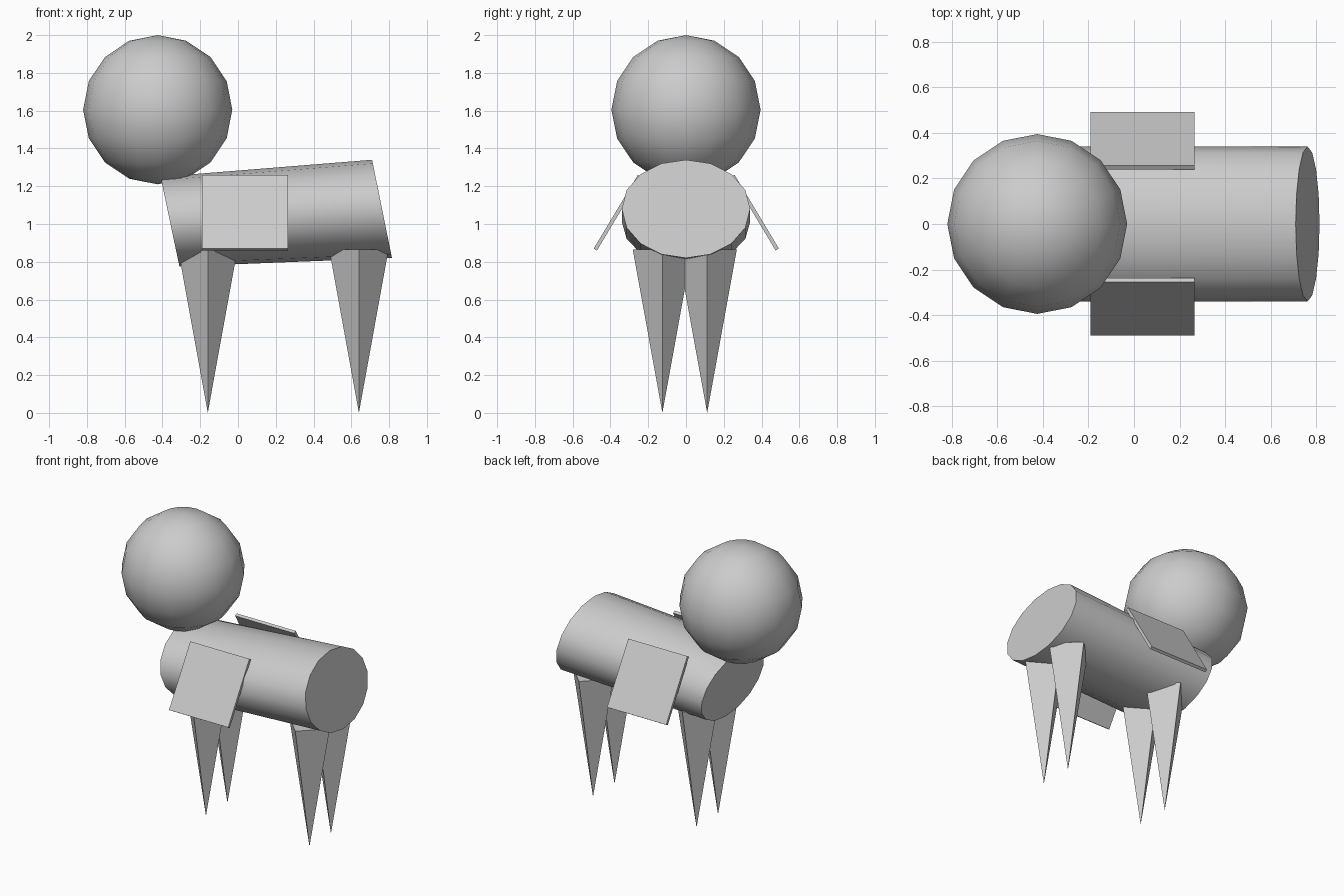
import bpy, bmesh
from math import radians, sin, cos, tau
from mathutils import Vector

cube = bpy.data.objects.get("Cube")
if cube:
    bpy.data.objects.remove(cube, do_unlink=True)

grey = bpy.data.materials.new("plain grey")
grey.use_nodes = True
colour = (0.6, 0.6, 0.6, 1)
grey.diffuse_color = colour
grey.node_tree.nodes["Principled BSDF"].inputs["Base Color"].default_value = colour


def finish(name, smooth=False):
    obj = bpy.context.object
    obj.name = name
    obj.data.materials.append(grey)
    if smooth:
        bpy.ops.object.shade_smooth_by_angle(angle=radians(35))
    return obj


# Body: a slanted oval barrel, slightly larger at the rear
def ring(bm, top, bottom, half_width, sides=16):
    top, bottom = Vector(top), Vector(bottom)
    centre, up = (top + bottom) / 2, (top - bottom) / 2
    side = Vector((0, half_width, 0))
    return [bm.verts.new(centre + up * cos(tau * i / sides) + side * sin(tau * i / sides))
            for i in range(sides)]


bm = bmesh.new()
front = ring(bm, (-0.41, 0, 1.25), (-0.31, 0, 0.775), 0.34)
rear = ring(bm, (0.71, 0, 1.34), (0.815, 0, 0.82), 0.34)
bm.faces.new(front)
bm.faces.new(rear)
for i in range(len(front)):
    j = (i + 1) % len(front)
    bm.faces.new((front[i], front[j], rear[j], rear[i]))
bmesh.ops.recalc_face_normals(bm, faces=bm.faces)
mesh = bpy.data.meshes.new("body")
bm.to_mesh(mesh)
bm.free()
body = bpy.data.objects.new("body", mesh)
bpy.context.collection.objects.link(body)
bpy.ops.object.select_all(action="DESELECT")
body.select_set(True)
bpy.context.view_layer.objects.active = body
finish("body", smooth=True)

# Head: a coarse ball above the front end
bpy.ops.mesh.primitive_uv_sphere_add(segments=16, ring_count=8, radius=0.395,
                                     location=(-0.425, 0, 1.605))
finish("head", smooth=True)

# Legs: four-sided spikes pointing down
for end, x in (("front", -0.16), ("rear", 0.64)):
    for side, y in (("right", -0.125), ("left", 0.112)):
        bpy.ops.mesh.primitive_cone_add(vertices=4, radius1=0.157, radius2=0, depth=0.865,
                                        location=(x, y, 0.4325), rotation=(radians(180), 0, 0))
        finish(f"{end}_{side}_leg")

# Wings: thin square plates leaning on the flanks
for side, sign, y in (("right", -1, -0.363), ("left", 1, 0.366)):
    bpy.ops.mesh.primitive_cube_add(size=1, location=(0.0375, y, 1.06),
                                    rotation=(radians(31 * sign), 0, 0))
    wing = finish(f"{side}_wing")
    wing.scale = (0.457, 0.02, 0.455)
